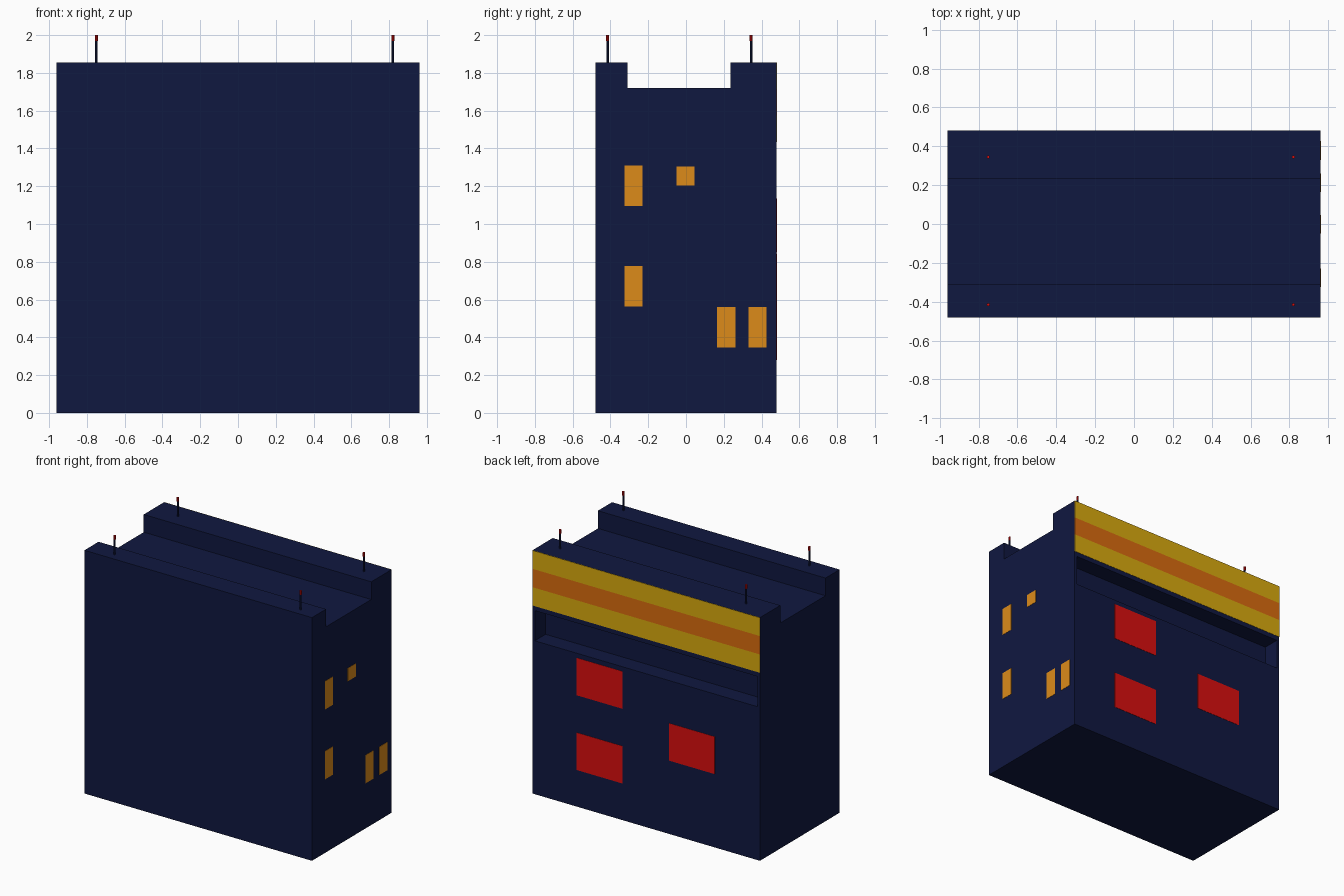
import bpy, bmesh
from mathutils import Matrix, Vector

if "Cube" in bpy.data.objects:
    bpy.data.objects.remove(bpy.data.objects["Cube"])


def material(name, rgb):
    # display colour (0-255) to linear
    def lin(c):
        c /= 255
        return c / 12.92 if c <= 0.04045 else ((c + 0.055) / 1.055) ** 2.4
    m = bpy.data.materials.new(name)
    m.diffuse_color = (*[lin(c) for c in rgb], 1)
    m.use_nodes = True
    m.node_tree.nodes["Principled BSDF"].inputs["Base Color"].default_value = m.diffuse_color
    return m


NAVY = material("navy", (16, 24, 64))
AMBER = material("amber", (220, 139, 26))
YELLOW = material("yellow", (218, 170, 14))
ORANGE = material("orange", (218, 108, 14))
RED = material("red", (218, 14, 14))


def finish(name, bm, mat):
    bmesh.ops.recalc_face_normals(bm, faces=bm.faces)
    me = bpy.data.meshes.new(name)
    bm.to_mesh(me)
    bm.free()
    me.materials.append(mat)
    ob = bpy.data.objects.new(name, me)
    bpy.context.collection.objects.link(ob)
    return ob


def box(name, x, y, z, mat):
    bm = bmesh.new()
    size = Vector((x[1] - x[0], y[1] - y[0], z[1] - z[0]))
    mid = Vector((sum(x) / 2, sum(y) / 2, sum(z) / 2))
    bmesh.ops.create_cube(bm, size=1,
                          matrix=Matrix.Translation(mid) @ Matrix.Diagonal((*size, 1)))
    return finish(name, bm, mat)


def rod(name, x, y, z, r, mat):
    bm = bmesh.new()
    bmesh.ops.create_cone(bm, cap_ends=True, segments=8, radius1=r, radius2=r,
                          depth=z[1] - z[0],
                          matrix=Matrix.Translation((x, y, sum(z) / 2)))
    return finish(name, bm, mat)


HX, HY, TOP, SKIN = 0.96, 0.48, 1.855, 0.002

# Building body: side profile with roof channel, extruded along x
profile = [(-HY, 0), (HY, 0), (HY, TOP), (0.235, TOP), (0.235, 1.72),
           (-0.31, 1.72), (-0.31, TOP), (-HY, TOP)]
bm = bmesh.new()
face = bm.faces.new([bm.verts.new((-HX, y, z)) for y, z in profile])
ext = bmesh.ops.extrude_face_region(bm, geom=[face])
bmesh.ops.translate(bm, vec=(2 * HX, 0, 0),
                    verts=[v for v in ext["geom"] if isinstance(v, bmesh.types.BMVert)])
body = finish("building_body", bm, NAVY)

# Balcony recess cut into the back
cutter = box("recess_cutter", (-0.94, 0.94), (HY - 0.13, HY + 0.1), (1.17, 1.40), NAVY)
cutter.hide_render = True
mod = body.modifiers.new("recess", "BOOLEAN")
mod.operation, mod.solver, mod.object = "DIFFERENCE", "EXACT", cutter
bpy.context.view_layer.objects.active = body
bpy.ops.object.modifier_apply(modifier=mod.name)
bpy.data.objects.remove(cutter)

# Striped fascia along the top of the back
for i, mat in enumerate((YELLOW, ORANGE, YELLOW)):
    z0 = 1.435 + 0.14 * i
    box(f"fascia_stripe_{i + 1}", (-HX, HX), (HY - SKIN, HY + SKIN), (z0, z0 + 0.14), mat)

# Red panels on the back
for i, (x, z) in enumerate([(0.20, 0.85), (0.20, 0.28), (-0.58, 0.56)]):
    box(f"back_panel_{i + 1}", (x, x + 0.385), (HY - SKIN, HY + SKIN), (z, z + 0.285), RED)

# Lit windows on the right side
for i, (y, z, h) in enumerate([(-0.325, 1.095, 0.215), (-0.05, 1.205, 0.10),
                               (-0.325, 0.562, 0.215), (0.165, 0.345, 0.215),
                               (0.33, 0.345, 0.215)]):
    box(f"side_window_{i + 1}", (HX - SKIN, HX + SKIN), (y, y + 0.096), (z, z + h), AMBER)

# Roof antennas with red warning lamps
for x in (-0.75, 0.82):
    for y in (-0.415, 0.345):
        rod("antenna_mast", x, y, (TOP - 0.01, 1.97), 0.007, NAVY)
        rod("antenna_lamp", x, y, (1.97, 2.0), 0.008, RED)
